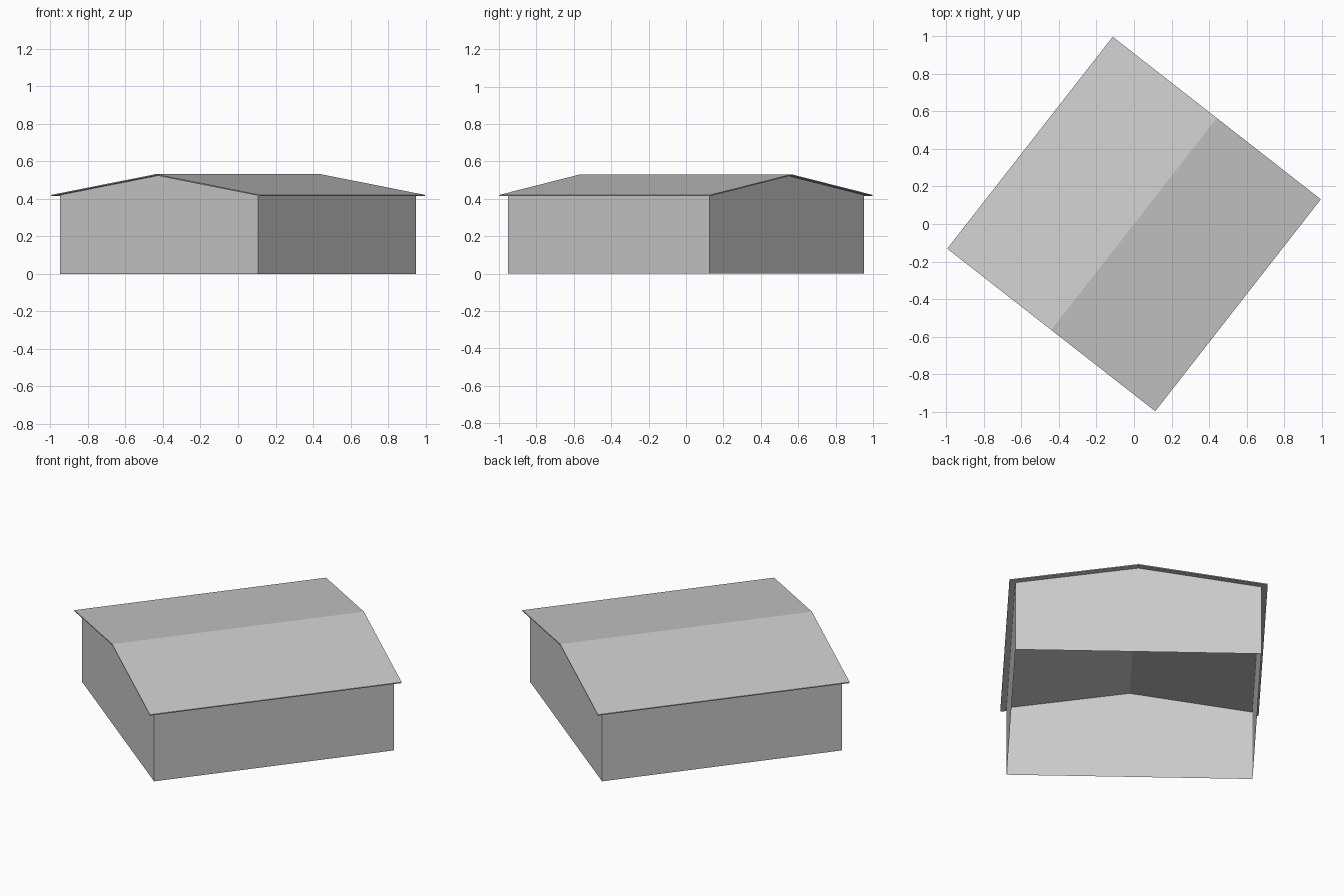
import bpy
import bmesh
import math

cube = bpy.data.objects.get("Cube")
if cube:
    bpy.data.objects.remove(cube, do_unlink=True)

TURN = math.radians(-38)                # the ridge runs diagonally
ROOF_X, ROOF_Y = 0.704, 0.717           # half sizes with overhang
WALL_X, WALL_Y = 0.670, 0.683
EAVE, RIDGE, THICK = 0.421, 0.531, 0.006
SLOPE = (RIDGE - EAVE) / ROOF_X

grey = bpy.data.materials.new("light grey")
grey.use_nodes = True
colour = (0.6, 0.6, 0.6, 1)
grey.diffuse_color = colour
grey.node_tree.nodes["Principled BSDF"].inputs["Base Color"].default_value = colour


def extrude_profile(name, profile, half_y, caps, skip=()):
    """Sweep a closed x-z profile along y, leaving out the skipped sides."""
    bm = bmesh.new()
    front = [bm.verts.new((x, -half_y, z)) for x, z in profile]
    back = [bm.verts.new((x, half_y, z)) for x, z in profile]
    n = len(profile)
    for i in range(n):
        if i not in skip:
            j = (i + 1) % n
            bm.faces.new((front[i], front[j], back[j], back[i]))
    if caps:
        bm.faces.new(front[::-1])
        bm.faces.new(back)
    bmesh.ops.recalc_face_normals(bm, faces=bm.faces)
    mesh = bpy.data.meshes.new(name)
    bm.to_mesh(mesh)
    bm.free()
    mesh.materials.append(grey)
    obj = bpy.data.objects.new(name, mesh)
    obj.rotation_euler.z = TURN
    bpy.context.collection.objects.link(obj)
    return obj


# Thin gabled roof slab
extrude_profile("roof", [
    (-ROOF_X, EAVE - THICK), (0, RIDGE - THICK), (ROOF_X, EAVE - THICK),
    (ROOF_X, EAVE), (0, RIDGE), (-ROOF_X, EAVE)], ROOF_Y, True)

# Hollow walls with gable ends, open below and under the roof
wall_top = RIDGE - THICK - SLOPE * WALL_X
extrude_profile("walls", [
    (-WALL_X, 0), (WALL_X, 0), (WALL_X, wall_top),
    (0, RIDGE - THICK), (-WALL_X, wall_top)], WALL_Y, True, skip=(0, 2, 3))
